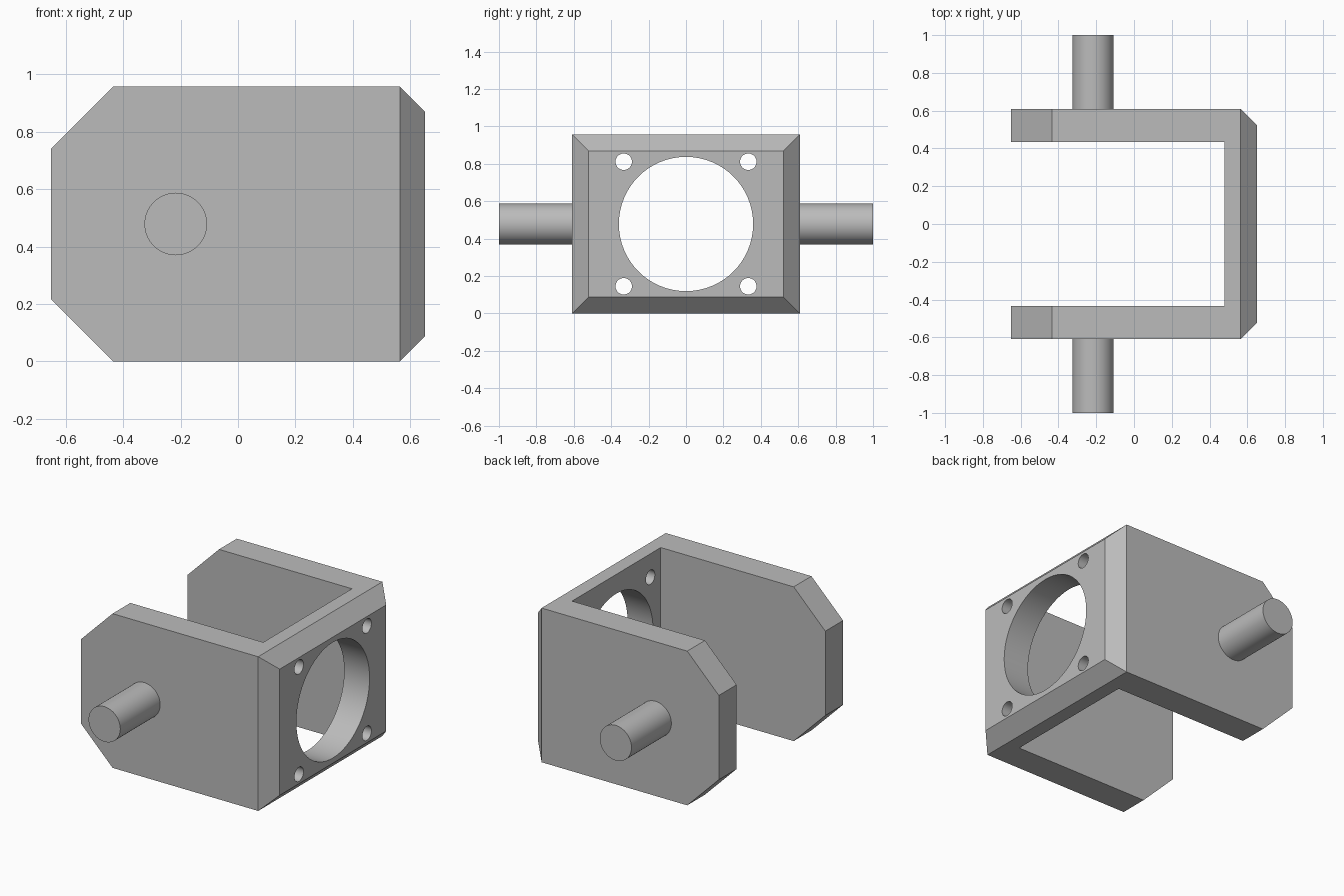
import bpy, bmesh, math
from mathutils import Vector, Matrix

if "Cube" in bpy.data.objects:
    bpy.data.objects.remove(bpy.data.objects["Cube"])

HALF_X, HALF_Y, HEIGHT = 0.652, 0.609, 0.957
MID = HEIGHT / 2
BEVEL, CORNER = 0.087, 0.217

grey = bpy.data.materials.new("machined grey")
grey.use_nodes = True
colour = (0.5, 0.5, 0.5, 1)
grey.diffuse_color = colour
grey.node_tree.nodes["Principled BSDF"].inputs["Base Color"].default_value = colour


def make_object(name, bm):
    mesh = bpy.data.meshes.new(name)
    bmesh.ops.recalc_face_normals(bm, faces=bm.faces)
    bm.to_mesh(mesh)
    bm.free()
    obj = bpy.data.objects.new(name, mesh)
    bpy.context.collection.objects.link(obj)
    mesh.materials.append(grey)
    return obj


def box_mesh(size, centre):
    bm = bmesh.new()
    bmesh.ops.create_cube(bm, size=1, matrix=Matrix.Translation(centre) @ Matrix.Diagonal((*size, 1)))
    return bm


def rod(name, radius, length, centre, axis):
    bm = bmesh.new()
    turn = Vector((0, 0, 1)).rotation_difference(Vector(axis)).to_matrix().to_4x4()
    bmesh.ops.create_cone(bm, cap_ends=True, segments=64, radius1=radius, radius2=radius,
                          depth=length, matrix=Matrix.Translation(centre) @ turn)
    return make_object(name, bm)


def activate(obj):
    bpy.ops.object.select_all(action='DESELECT')
    obj.select_set(True)
    bpy.context.view_layer.objects.active = obj


def subtract(obj, cutter):
    cutter.hide_render = True
    mod = obj.modifiers.new("cut", 'BOOLEAN')
    mod.operation, mod.solver, mod.object = 'DIFFERENCE', 'EXACT', cutter
    activate(obj)
    bpy.ops.object.modifier_apply(modifier=mod.name)
    bpy.data.objects.remove(cutter)


# Solid block, sliced by 45 degree planes at the arm tips and around the end plate
bm = box_mesh((2 * HALF_X, 2 * HALF_Y, HEIGHT), (0, 0, MID))
slices = []
for s in (-1, 1):
    edge_z = MID + s * MID
    slices.append(((-HALF_X + CORNER, 0, edge_z), (-1, 0, s)))
    slices.append(((HALF_X - BEVEL, 0, edge_z), (1, 0, s)))
    slices.append(((HALF_X - BEVEL, s * HALF_Y, 0), (1, s, 0)))
for point, normal in slices:
    cut = bmesh.ops.bisect_plane(bm, geom=bm.verts[:] + bm.edges[:] + bm.faces[:],
                                 plane_co=point, plane_no=normal, clear_outer=True)
    rim = [e for e in cut["geom_cut"] if isinstance(e, bmesh.types.BMEdge)]
    bmesh.ops.contextual_create(bm, geom=rim)
bracket = make_object("yoke_bracket", bm)

# Open space between the arms
subtract(bracket, make_object("gap_cutter", box_mesh((2, 0.87, 2), (-0.522, 0, MID))))

# Large central opening and four bolt holes in the end plate
subtract(bracket, rod("bore_cutter", 0.359, 0.5, (0.57, 0, MID), (1, 0, 0)))
for y in (-1, 1):
    for z in (-1, 1):
        centre = (0.57, y * 0.333, MID + z * 0.333)
        subtract(bracket, rod("bolt_cutter", 0.044, 0.5, centre, (1, 0, 0)))

# Pivot pins on the outside of both arms
pins = [rod(name, 0.109, 1 - HALF_Y, (-0.217, s * (1 + HALF_Y) / 2, MID), (0, s, 0))
        for name, s in (("front_pin", -1), ("back_pin", 1))]

for obj in [bracket] + pins:
    activate(obj)
    bpy.ops.object.shade_smooth_by_angle(angle=math.radians(30))
